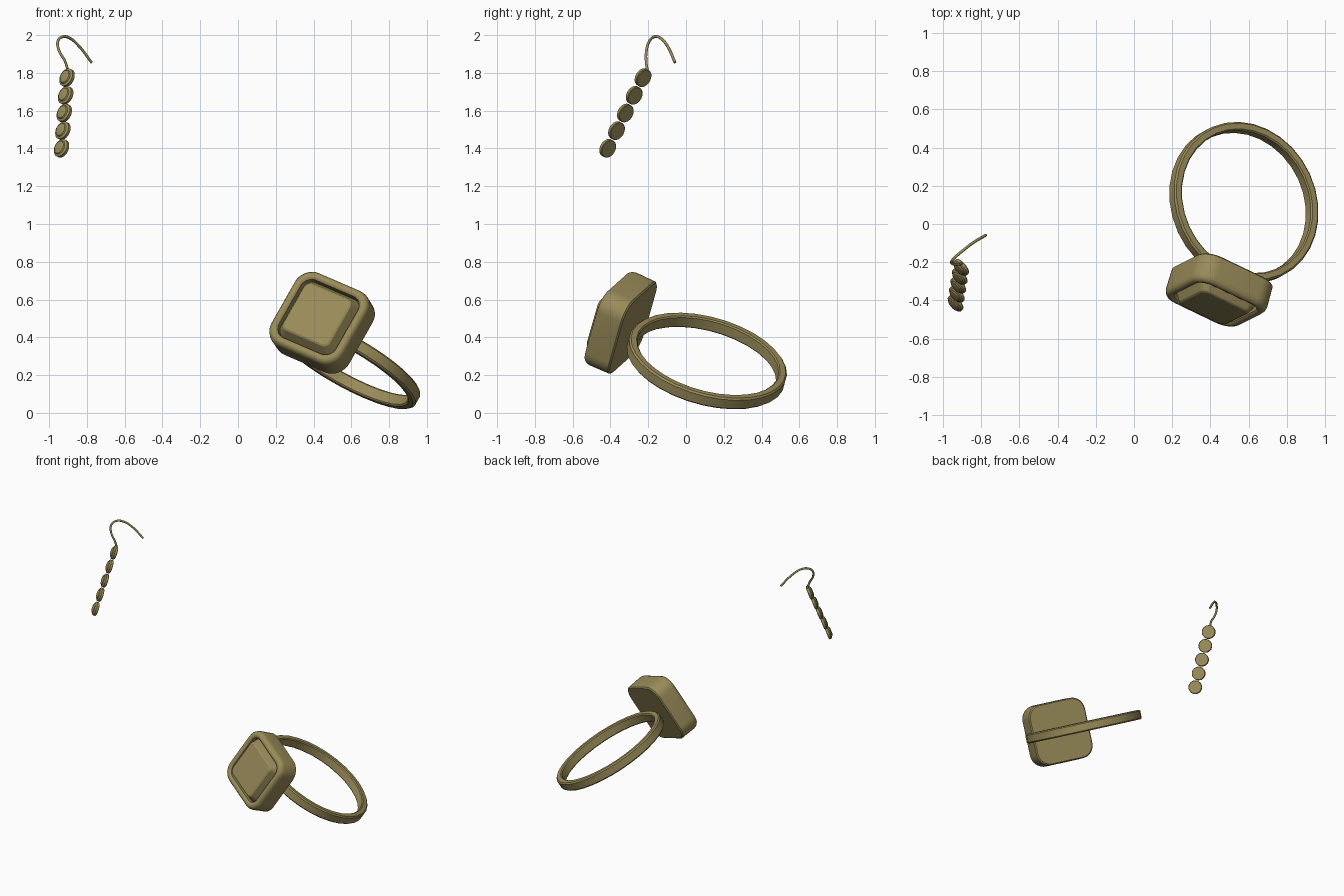
import bpy, bmesh, math
from mathutils import Vector, Matrix

if "Cube" in bpy.data.objects:
    bpy.data.objects.remove(bpy.data.objects["Cube"])

gold = bpy.data.materials.new("gold")
gold.diffuse_color = (0.32, 0.26, 0.10, 1)
gold.use_nodes = True
gold.node_tree.nodes["Principled BSDF"].inputs["Base Color"].default_value = gold.diffuse_color


def frame(z_dir, y_dir, origin):
    """Matrix whose local z is z_dir and local y is close to y_dir."""
    z = Vector(z_dir).normalized()
    x = Vector(y_dir).cross(z).normalized()
    y = z.cross(x)
    m = Matrix((x, y, z)).transposed().to_4x4()
    m.translation = Vector(origin)
    return m


def loft(name, loops, matrix, closed=False, angle=35):
    """Skin a stack of equal-length point loops; cap the ends or close the stack."""
    bm = bmesh.new()
    rows = [[bm.verts.new(p) for p in loop] for loop in loops]
    n = len(rows[0])
    pairs = list(zip(rows, rows[1:]))
    if closed:
        pairs.append((rows[-1], rows[0]))
    else:
        bm.faces.new(rows[0][::-1])
        bm.faces.new(rows[-1])
    for a, b in pairs:
        for i in range(n):
            j = (i + 1) % n
            bm.faces.new((a[i], a[j], b[j], b[i]))
    bmesh.ops.recalc_face_normals(bm, faces=bm.faces)
    mesh = bpy.data.meshes.new(name)
    bm.to_mesh(mesh)
    bm.free()
    mesh.materials.append(gold)
    ob = bpy.data.objects.new(name, mesh)
    bpy.context.collection.objects.link(ob)
    ob.matrix_world = matrix
    bpy.ops.object.select_all(action='DESELECT')
    ob.select_set(True)
    bpy.context.view_layer.objects.active = ob
    bpy.ops.object.shade_smooth_by_angle(angle=math.radians(angle))
    return ob


def circle(r, z, n):
    return [(r * math.cos(2 * math.pi * i / n), r * math.sin(2 * math.pi * i / n), z)
            for i in range(n)]


def cushion(half, r, z, seg=8):
    """Rounded square loop."""
    pts = []
    for q in range(4):
        corner = math.pi / 4 + q * math.pi / 2
        cx = (half - r) * math.copysign(1, math.cos(corner))
        cy = (half - r) * math.copysign(1, math.sin(corner))
        for i in range(seg + 1):
            a = q * math.pi / 2 + i / seg * math.pi / 2
            pts.append((cx + r * math.cos(a), cy + r * math.sin(a), z))
    return pts


# Ring band: softened rectangular section swept round the ring axis
ring_axis = Vector((0.48, 0.24, 0.845)).normalized()
ring_center = Vector((0.575, 0.11, 0.275))
face_dir = Vector((-0.25, -0.88, 0.40))
face_dir = (face_dir - face_dir.dot(ring_axis) * ring_axis).normalized()
section = [(0.385, -0.028), (0.392, -0.035), (0.422, -0.035), (0.431, -0.026),
           (0.431, 0.026), (0.422, 0.035), (0.392, 0.035), (0.385, 0.028)]
loft("ring_band", [circle(r, z, 32) for r, z in section],
     frame(ring_axis, face_dir, ring_center), closed=True)

# Ring head: cushion bezel with a recessed tray
head = frame(face_dir, ring_axis, ring_center)
bezel = [(0.218, 0.092, 0.440), (0.226, 0.098, 0.448), (0.228, 0.10, 0.560),
         (0.224, 0.096, 0.580), (0.214, 0.088, 0.594), (0.200, 0.078, 0.599),
         (0.188, 0.068, 0.596), (0.180, 0.062, 0.588), (0.178, 0.060, 0.545)]
loft("ring_bezel", [cushion(*p) for p in bezel], head)

# Stone: chamfered cushion with a flat table
stone = [(0.174, 0.055, 0.535), (0.174, 0.055, 0.565),
         (0.147, 0.036, 0.618), (0.138, 0.030, 0.624)]
loft("ring_stone", [cushion(*p) for p in stone], head, angle=25)

# Earring drop: five round settings with domed fronts
top, bottom = Vector((-0.908, -0.230, 1.776)), Vector((-0.937, -0.417, 1.402))
bead_dir = (-0.71, -0.61, 0.355)
bead = [(0.047, -0.015), (0.050, -0.012), (0.050, 0.004), (0.046, 0.008),
        (0.038, 0.010), (0.034, 0.016), (0.024, 0.019)]
for i in range(5):
    loft(f"earring_bead_{i + 1}", [circle(r, z, 24) for r, z in bead],
         frame(bead_dir, top - bottom, top.lerp(bottom, i / 4)))

# Ear hook: bent wire
path = [(-0.900, -0.204, 1.81), (-0.915, -0.211, 1.86), (-0.948, -0.209, 1.92),
        (-0.954, -0.195, 1.966), (-0.930, -0.168, 1.991), (-0.893, -0.137, 1.985),
        (-0.845, -0.100, 1.945), (-0.775, -0.058, 1.855)]
curve = bpy.data.curves.new("ear_hook", 'CURVE')
curve.dimensions = '3D'
curve.bevel_depth = 0.0075
curve.bevel_resolution = 2
curve.resolution_u = 6
curve.use_fill_caps = True
curve.materials.append(gold)
spline = curve.splines.new('BEZIER')
spline.bezier_points.add(len(path) - 1)
for bp, co in zip(spline.bezier_points, path):
    bp.co = co
    bp.handle_left_type = bp.handle_right_type = 'AUTO'
bpy.context.collection.objects.link(bpy.data.objects.new("ear_hook", curve))
